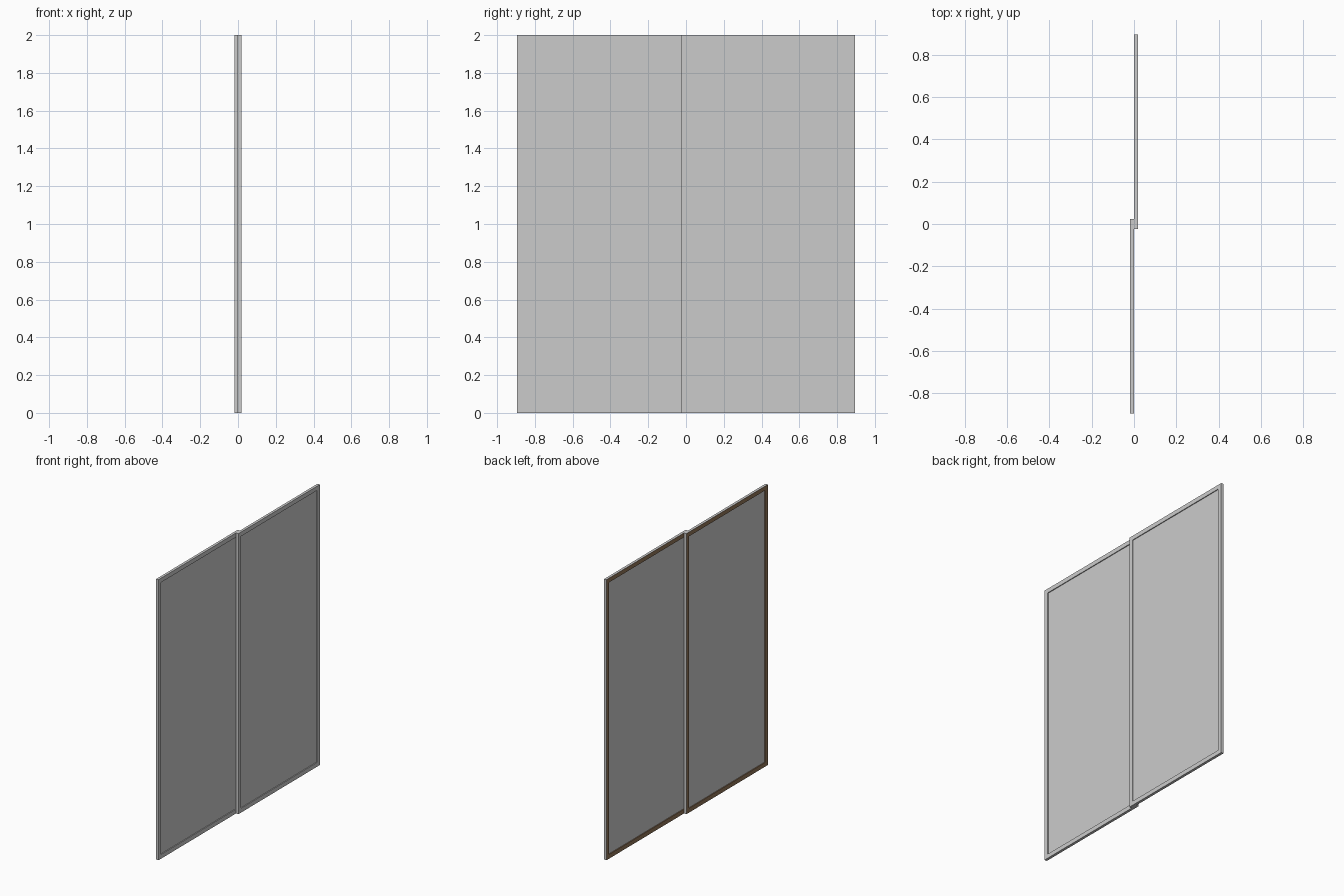
import bpy
import bmesh
from mathutils import Vector

cube = bpy.data.objects.get("Cube")
if cube:
    bpy.data.objects.remove(cube, do_unlink=True)


def make_material(name, rgb):
    mat = bpy.data.materials.new(name)
    mat.use_nodes = True
    mat.diffuse_color = (*rgb, 1)
    mat.node_tree.nodes["Principled BSDF"].inputs["Base Color"].default_value = (*rgb, 1)
    return mat


GREY = make_material("light grey", (0.6, 0.6, 0.6))
BROWN = make_material("brown wood", (0.29, 0.18, 0.10))

HEIGHT = 2.0
THICKNESS = 0.019
HALF_SPAN = 0.895
OVERLAP = 0.023
BORDER = 0.043
RECESS = 0.006


def sliding_door(name, side):
    """Door leaf with a recessed pane on both faces; side is +1 or -1."""
    width = HALF_SPAN + OVERLAP
    centre = Vector((side * THICKNESS / 2, side * (HALF_SPAN - OVERLAP) / 2, HEIGHT / 2))
    bm = bmesh.new()
    bmesh.ops.create_cube(bm, size=1)
    bmesh.ops.scale(bm, vec=(THICKNESS, width, HEIGHT), verts=bm.verts)
    bm.normal_update()

    # Border on both broad faces, then sink the pane inside it
    broad = [f for f in bm.faces if abs(f.normal.x) > 0.9]
    for pane in broad:
        inward = -pane.normal.copy() * RECESS
        border = bmesh.ops.inset_individual(bm, faces=[pane], thickness=BORDER)["faces"]
        sunk = bmesh.ops.extrude_discrete_faces(bm, faces=[pane])["faces"][0]
        bmesh.ops.translate(bm, vec=inward, verts=sunk.verts)
        # The back border and its inner rim are brown
        if inward.x > 0:
            rim = {f for e in sunk.edges for f in e.link_faces if f != sunk}
            for f in rim.union(border):
                f.material_index = 1

    bmesh.ops.translate(bm, vec=centre, verts=bm.verts)
    bmesh.ops.recalc_face_normals(bm, faces=bm.faces)
    mesh = bpy.data.meshes.new(name)
    bm.to_mesh(mesh)
    bm.free()
    mesh.materials.append(GREY)
    mesh.materials.append(BROWN)
    obj = bpy.data.objects.new(name, mesh)
    bpy.context.collection.objects.link(obj)


# Two leaves on parallel tracks, overlapping in the middle
sliding_door("front_track_door", -1)
sliding_door("rear_track_door", 1)
